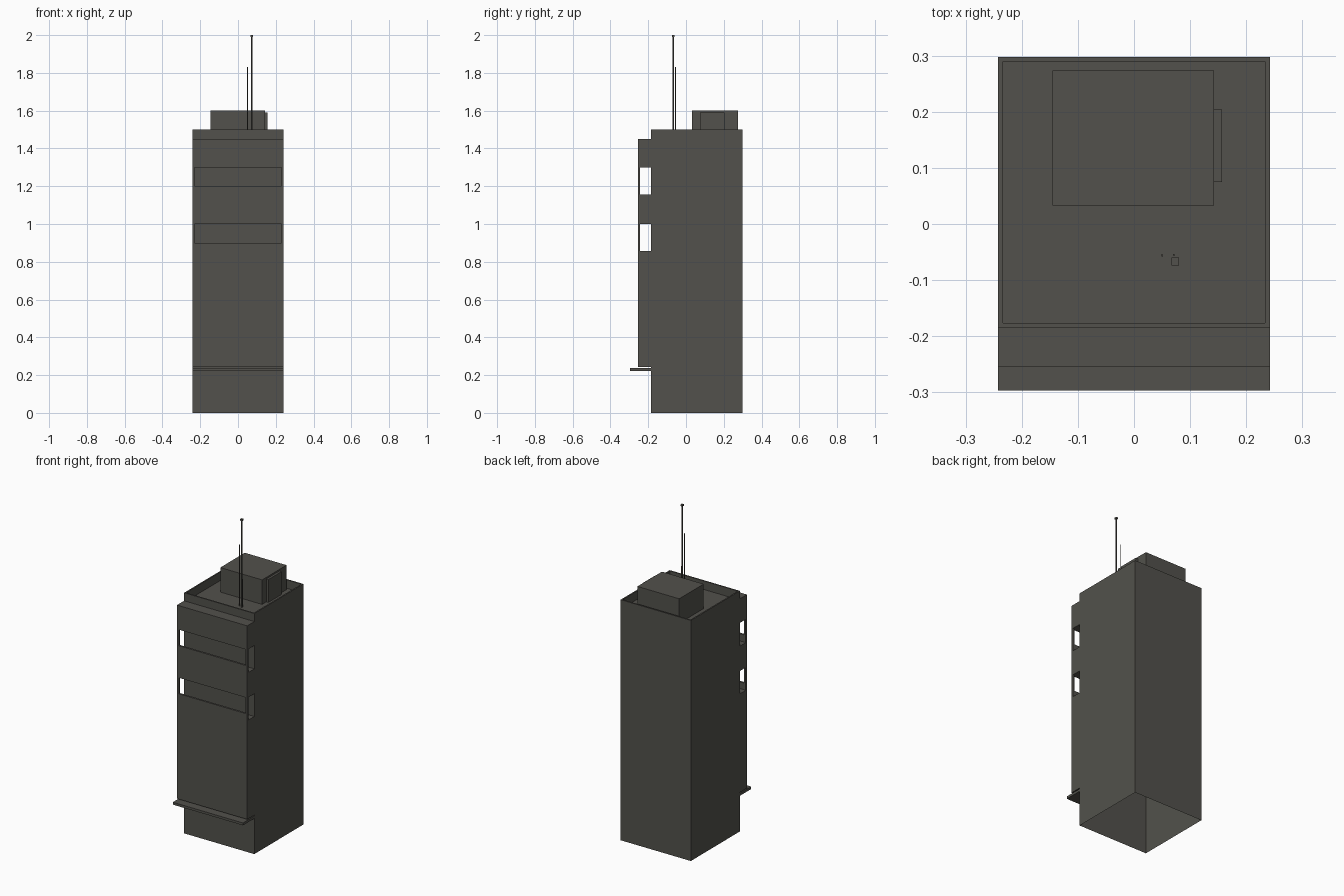
import bpy, bmesh
from mathutils import Vector, Matrix

if "Cube" in bpy.data.objects:
    bpy.data.objects.remove(bpy.data.objects["Cube"])

mat = bpy.data.materials.new("dark_concrete")
mat.diffuse_color = (0.085, 0.083, 0.072, 1)
mat.use_nodes = True
mat.node_tree.nodes["Principled BSDF"].inputs["Base Color"].default_value = mat.diffuse_color


def finish(name, bm):
    mesh = bpy.data.meshes.new(name)
    bm.to_mesh(mesh)
    bm.free()
    mesh.materials.append(mat)
    obj = bpy.data.objects.new(name, mesh)
    bpy.context.collection.objects.link(obj)
    return obj


def box_bm(x, y, z):
    bm = bmesh.new()
    size = Vector((x[1] - x[0], y[1] - y[0], z[1] - z[0]))
    mid = Vector((sum(x) / 2, sum(y) / 2, sum(z) / 2))
    bmesh.ops.create_cube(bm, size=1)
    for v in bm.verts:
        v.co = v.co * size + mid
    return bm


def box(name, x, y, z):
    return finish(name, box_bm(x, y, z))


def rod(name, x, y, z0, z1, radius):
    bm = bmesh.new()
    bmesh.ops.create_cone(bm, cap_ends=True, segments=8, radius1=radius, radius2=radius,
                          depth=z1 - z0, matrix=Matrix.Translation((x, y, (z0 + z1) / 2)))
    return finish(name, bm)


def cut(target, cutter):
    mod = target.modifiers.new("cut", 'BOOLEAN')
    mod.operation = 'DIFFERENCE'
    mod.solver = 'EXACT'
    mod.object = cutter
    bpy.context.view_layer.objects.active = target
    bpy.ops.object.modifier_apply(modifier=mod.name)
    bpy.data.objects.remove(cutter)


W, FRONT, BACK, TOP, ROOF = 0.242, -0.185, 0.298, 1.5, 1.447

# Tower shell: open underneath, sunken roof inside a thin parapet
bm = box_bm((-W, W), (FRONT, BACK), (0, TOP))
bottom = min(bm.faces, key=lambda f: f.calc_center_median().z)
bmesh.ops.delete(bm, geom=[bottom], context='FACES_ONLY')
roof = max(bm.faces, key=lambda f: f.calc_center_median().z)
bmesh.ops.inset_region(bm, faces=[roof], thickness=0.012)
ext = bmesh.ops.extrude_discrete_faces(bm, faces=[roof])
bmesh.ops.translate(bm, verts=list(ext["faces"][0].verts), vec=(0, 0, ROOF - TOP))
bm.normal_update()
finish("tower", bm)

# Projecting front bay with two balconies, open at the sides and above the railing
bay = box("front_bay", (-W, W), (-0.255, FRONT), (0.243, 1.45))
for low, rail, high in ((0.858, 0.9, 1.0), (1.155, 1.2, 1.3)):
    cut(bay, box("balcony_cutter", (-0.4, 0.4), (-0.243, -0.1), (low, high)))
    cut(bay, box("opening_cutter", (-0.229, 0.229), (-0.3, -0.2), (rail, high)))

# Entrance canopy
box("canopy", (-W, W), (-0.297, FRONT), (0.222, 0.237))

# Rooftop housing and its door
box("roof_housing", (-0.145, 0.143), (0.033, 0.274), (ROOF, 1.6))
box("roof_door", (0.143, 0.157), (0.075, 0.204), (ROOF, 1.59))

# Antennas
rod("main_mast", 0.073, -0.067, ROOF, 1.992, 0.0035)
box("mast_cap", (0.067, 0.08), (-0.074, -0.06), (1.99, 2.0))
rod("medium_antenna", 0.05, -0.056, ROOF, 1.83, 0.002)
rod("short_antenna", 0.071, -0.055, ROOF, 1.62, 0.002)
